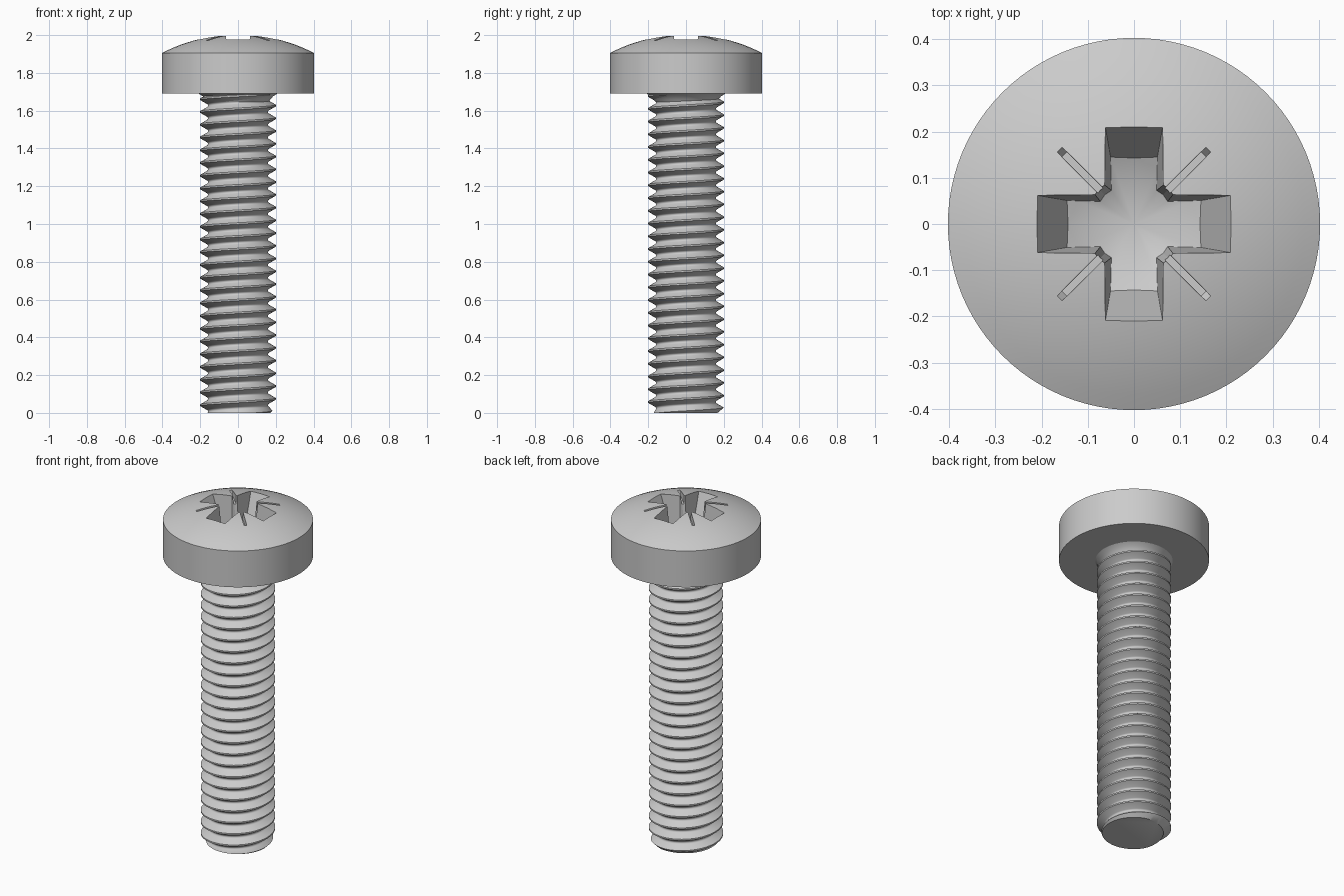
import bpy, bmesh
from math import sin, cos, pi, sqrt, radians, hypot
from mathutils import Matrix

if "Cube" in bpy.data.objects:
    bpy.data.objects.remove(bpy.data.objects["Cube"], do_unlink=True)

TAU = 2 * pi
HEAD_BOTTOM, RIM_Z, APEX, HEAD_R = 1.69, 1.905, 2.003, 0.403
PITCH, MAJOR = 0.0675, 0.2

steel = bpy.data.materials.new("light grey steel")
steel.use_nodes = True
steel.diffuse_color = (0.6, 0.6, 0.6, 1)
steel.node_tree.nodes["Principled BSDF"].inputs["Base Color"].default_value = (0.6, 0.6, 0.6, 1)


def finish(bm, name):
    bmesh.ops.recalc_face_normals(bm, faces=bm.faces)
    mesh = bpy.data.meshes.new(name)
    bm.to_mesh(mesh)
    bm.free()
    mesh.materials.append(steel)
    obj = bpy.data.objects.new(name, mesh)
    bpy.context.collection.objects.link(obj)
    return obj


def activate(obj):
    bpy.ops.object.select_all(action='DESELECT')
    obj.select_set(True)
    bpy.context.view_layer.objects.active = obj


def smooth(obj, angle):
    activate(obj)
    bpy.ops.object.shade_smooth_by_angle(angle=radians(angle))


def lathe(name, bottom, profile, top, sides):
    """Closed solid: rings of (radius, z) between two axis points; None caps flat."""
    bm = bmesh.new()
    rings = [[bm.verts.new((r * cos(TAU * s / sides), r * sin(TAU * s / sides), z))
              for s in range(sides)] for r, z in profile]
    for low, high in zip(rings, rings[1:]):
        for s in range(sides):
            n = (s + 1) % sides
            bm.faces.new((low[s], low[n], high[n], high[s]))
    for ring, tip in ((rings[0], bottom), (rings[-1], top)):
        if tip is None:
            bm.faces.new(ring)
        else:
            point = bm.verts.new((0, 0, tip))
            for s in range(sides):
                bm.faces.new((ring[s], ring[(s + 1) % sides], point))
    return finish(bm, name)


def tapered_bar(name, low, high, turn):
    """Bar between two rectangles given as (half length, half width, z)."""
    bm = bmesh.new()
    bmesh.ops.create_cube(bm, size=2)
    for v in bm.verts:
        length, width, z = high if v.co.z > 0 else low
        v.co = (v.co.x * length, v.co.y * width, z)
    bmesh.ops.rotate(bm, verts=bm.verts, cent=(0, 0, 0),
                     matrix=Matrix.Rotation(radians(turn), 3, 'Z'))
    return finish(bm, name)


def combine(target, tool, operation):
    mod = target.modifiers.new("cut", 'BOOLEAN')
    mod.operation, mod.object, mod.solver = operation, tool, 'EXACT'
    activate(target)
    bpy.ops.object.modifier_apply(modifier=mod.name)
    bpy.data.objects.remove(tool, do_unlink=True)


# Pan head with a shallow spherical dome
sag = APEX - RIM_Z
ball = (HEAD_R ** 2 + sag ** 2) / (2 * sag)
profile = [(HEAD_R, HEAD_BOTTOM)]
for i in range(12):
    r = HEAD_R * (1 - i / 12)
    profile.append((r, APEX - ball + sqrt(ball ** 2 - r ** 2)))
head = lathe("head", None, profile, APEX, 96)

# Cross recess: two tapered arms and a round core over a conical floor
recess = tapered_bar("recess_cutter", (0.117, 0.046, 1.74), (0.238, 0.067, 2.05), 0)
combine(recess, tapered_bar("arm_cutter", (0.117, 0.046, 1.74), (0.238, 0.067, 2.05), 90), 'UNION')
combine(recess, lathe("core_cutter", None, [(0.085, 1.73), (0.111, 2.04)], None, 16), 'UNION')
combine(recess, lathe("floor_cutter", 1.745, [(0.7, 2.045), (0.7, 2.2)], None, 16), 'INTERSECT')
combine(head, recess, 'DIFFERENCE')

# Fine diagonal grooves between the arms
for turn in (45, 135):
    combine(head, tapered_bar("groove_cutter", (0.213, 0.007, 1.95), (0.265, 0.009, 2.03), turn), 'DIFFERENCE')
smooth(head, 20)

# Shank with a right-handed helical thread: flat crest, rounded root
SIDES = 64
tooth = [(-0.0625, MAJOR), (0.0625, MAJOR), (0.375, 0.1634), (0.428, 0.16),
         (0.5, 0.1586), (0.572, 0.16), (0.625, 0.1634)]
turns = int(HEAD_BOTTOM / PITCH) + 4
bm = bmesh.new()
columns = []
for s in range(SIDES + 1):
    a = TAU * s / SIDES
    columns.append([bm.verts.new((r * cos(a), r * sin(a), 0.007 + PITCH * (k - 2 + f + s / SIDES)))
                    for k in range(turns) for f, r in tooth])
for left, right in zip(columns, columns[1:]):
    for j in range(len(left) - 1):
        bm.faces.new((left[j], right[j], right[j + 1], left[j + 1]))
bmesh.ops.remove_doubles(bm, verts=bm.verts, dist=1e-5)

# Trim both ends flat, then chamfer the tip
for z, up in ((0, -1), (HEAD_BOTTOM + 0.02, 1)):
    cut = bmesh.ops.bisect_plane(bm, geom=bm.verts[:] + bm.edges[:] + bm.faces[:],
                                 plane_co=(0, 0, z), plane_no=(0, 0, up), clear_outer=True)
    rim = [e for e in cut["geom_cut"] if isinstance(e, bmesh.types.BMEdge)]
    bmesh.ops.edgeloop_fill(bm, edges=rim)
for v in bm.verts:
    shrink = min(1, (0.171 + v.co.z) / hypot(v.co.x, v.co.y))
    v.co.x *= shrink
    v.co.y *= shrink
shank = finish(bm, "threaded_shank")
smooth(shank, 40)

# Flared collar where the thread runs out under the head
collar = lathe("neck_collar", None, [(0.161, 1.645), (0.172, 1.66), (0.186, 1.676),
                                     (0.208, HEAD_BOTTOM), (0.208, 1.695)], None, 64)
smooth(collar, 30)
